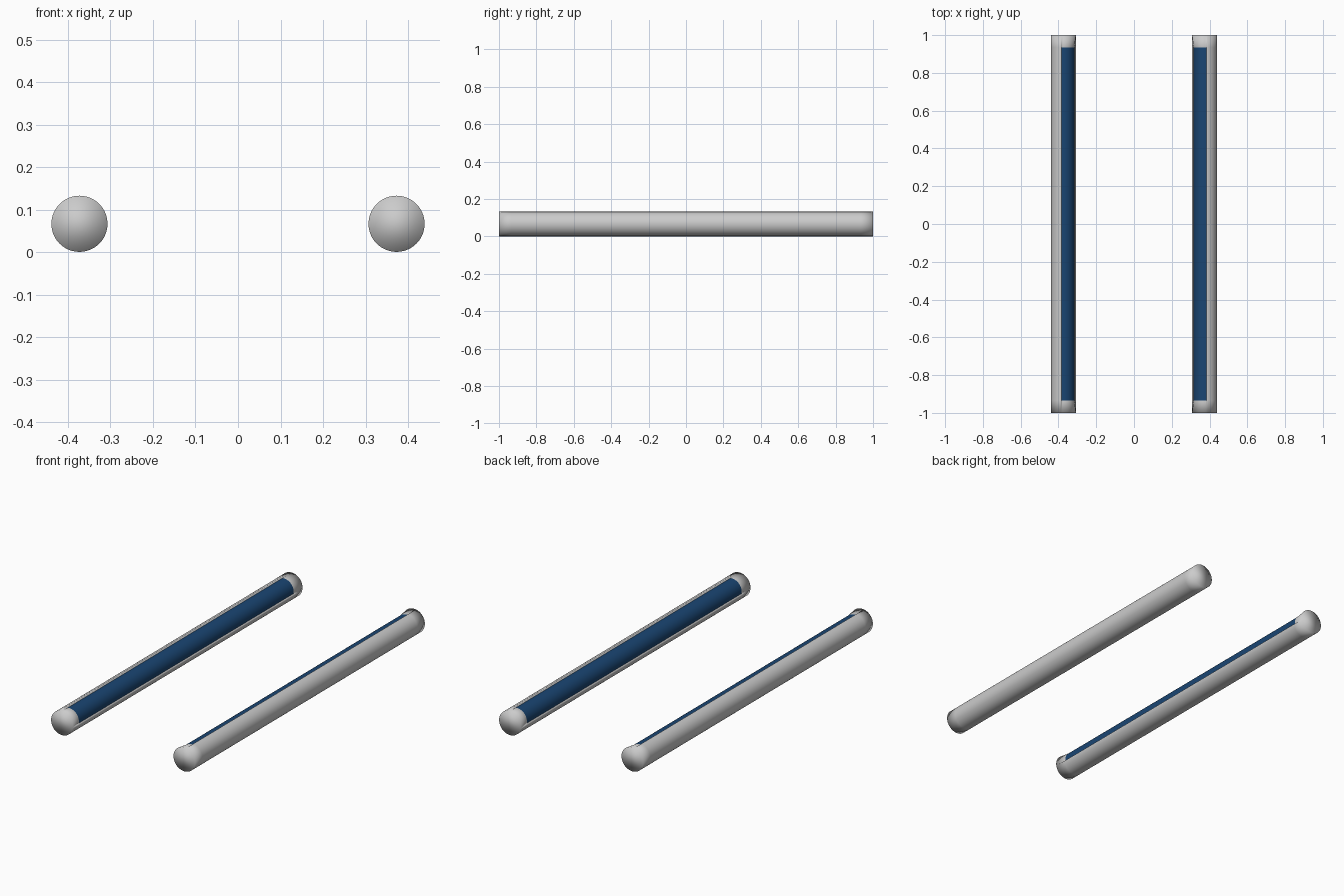
import bpy, bmesh, math

if "Cube" in bpy.data.objects:
    bpy.data.objects.remove(bpy.data.objects["Cube"])

R, R_IN = 0.066, 0.058          # outer radius, recessed strip radius
CX, CZ = 0.373, 0.067           # tube centre
END, STRIP_END = 1.0, 0.935
A0, A1 = 80, 190                # recess span in degrees (right tube)
STEP = 5

blue = bpy.data.materials.new("blue_strip")
blue.diffuse_color = (0.01, 0.06, 0.17, 1)
blue.use_nodes = True
blue.node_tree.nodes["Principled BSDF"].inputs["Base Color"].default_value = blue.diffuse_color


def make_object(name, bm, material=None):
    bmesh.ops.remove_doubles(bm, verts=bm.verts, dist=1e-6)
    mesh = bpy.data.meshes.new(name)
    for f in bm.faces:
        f.smooth = True
    bm.to_mesh(mesh)
    bm.free()
    if material:
        mesh.materials.append(material)
    obj = bpy.data.objects.new(name, mesh)
    bpy.context.collection.objects.link(obj)
    return obj


def build(side, label):
    def point(bm, deg, r, y):
        a = math.radians(deg)
        return bm.verts.new((side * (CX + r * math.cos(a)), y, CZ + r * math.sin(a)))

    # Grey housing: full-round ends, ramping down into the long recess
    bm = bmesh.new()
    outline = [(A0 + i, R) for i in range(0, A1 - A0 + 1, STEP)]
    back = [(A1 + i, R) for i in range(0, 360 - (A1 - A0) + 1, STEP)]
    stations = [-END, -STRIP_END, STRIP_END, END]
    for k in range(3):
        ya, yb = stations[k], stations[k + 1]
        span = [d for d, _ in back]
        for d, e in zip(span, span[1:]):
            bm.faces.new([point(bm, d, R, ya), point(bm, e, R, ya),
                          point(bm, e, R, yb), point(bm, d, R, yb)])
        ra = R if abs(ya) == END else R_IN
        rb = R if abs(yb) == END else R_IN
        if k != 1:
            span = [d for d, _ in outline]
            for d, e in zip(span, span[1:]):
                bm.faces.new([point(bm, d, ra, ya), point(bm, e, ra, ya),
                              point(bm, e, rb, yb), point(bm, d, rb, yb)])
        # Side lips of the recess
        for d in (A0, A1):
            loop = [point(bm, d, R, ya)]
            if ra != R:
                loop.append(point(bm, d, ra, ya))
            if rb != R:
                loop.append(point(bm, d, rb, yb))
            loop.append(point(bm, d, R, yb))
            bm.faces.new(loop)
    # Round end caps
    for y in (-END, END):
        bm.faces.new([point(bm, d, R, y) for d in range(A0, A0 + 360, STEP)])
    bmesh.ops.remove_doubles(bm, verts=bm.verts, dist=1e-6)
    bmesh.ops.recalc_face_normals(bm, faces=bm.faces)
    make_object("tube_housing_" + label, bm)

    # Blue strip lying in the recess
    bm = bmesh.new()
    for d in range(A0, A1, STEP):
        quad = [point(bm, d, R_IN, -STRIP_END), point(bm, d, R_IN, STRIP_END),
                point(bm, d + STEP, R_IN, STRIP_END), point(bm, d + STEP, R_IN, -STRIP_END)]
        bm.faces.new(quad if side > 0 else quad[::-1])
    make_object("tube_strip_" + label, bm, blue)


for side, label in ((1, "right"), (-1, "left")):
    build(side, label)
